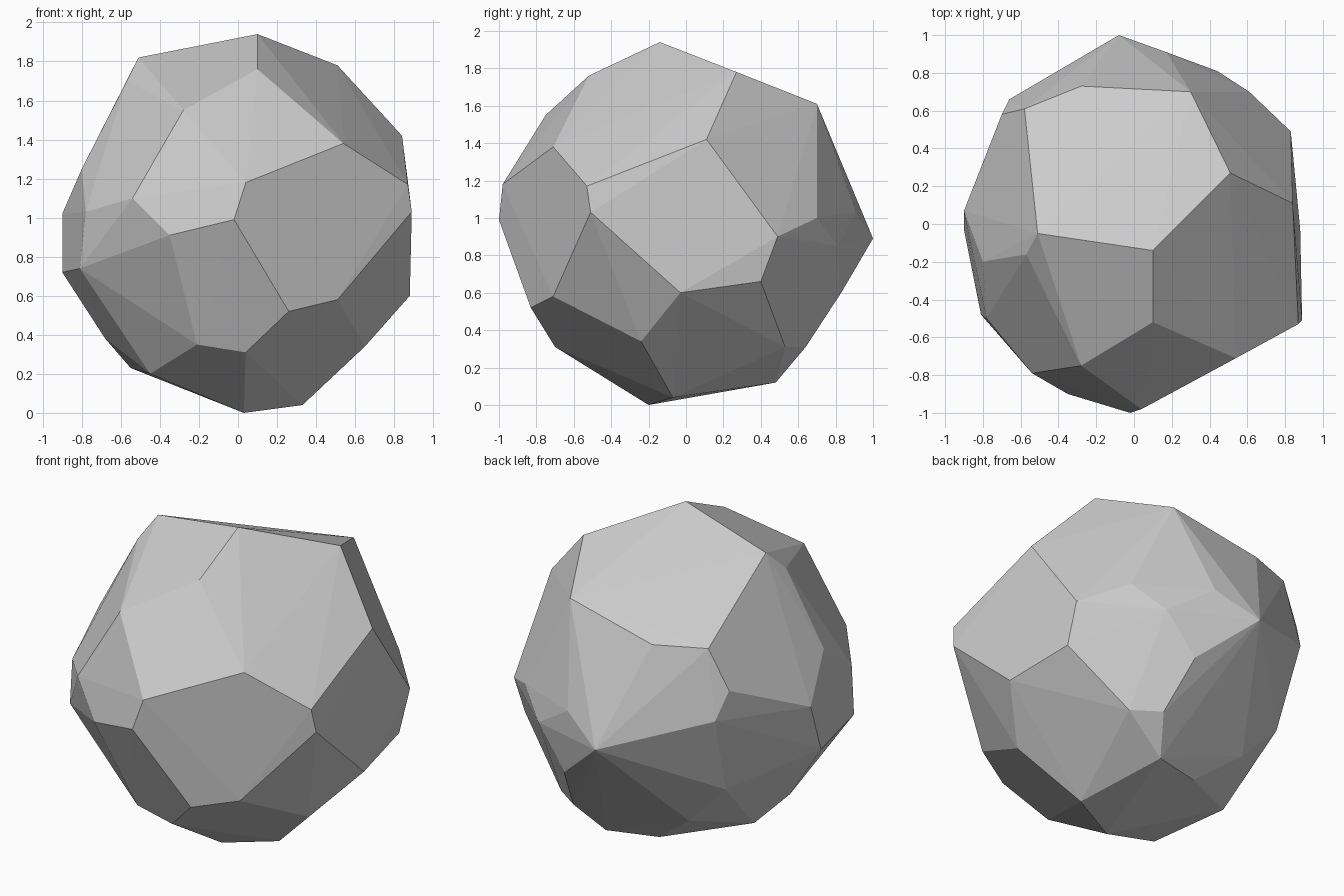
import bpy, bmesh
from math import radians

# Corner points of the chiselled boulder, from crown to base
corners = [
    # crown
    (.10, -.14, 1.94), (-.51, -.05, 1.82), (.51, .27, 1.78), (.30, .70, 1.61),
    (-.28, .73, 1.49), (-.58, .61, 1.50), (.10, -.52, 1.76), (-.28, -.75, 1.55),
    (-.57, -.16, 1.70), (-.46, -.36, 1.66),
    # front
    (-.54, -.79, 1.10), (-.35, -.90, .91), (-.02, -1.0, .99), (.04, -.98, 1.18),
    (.54, -.71, 1.38), (.26, -.83, .52), (.51, -.71, .58), (.04, -.70, .31),
    (-.21, -.68, .35),
    # right side
    (.87, -.53, 1.17), (.89, -.51, 1.03), (.84, .11, 1.42), (.61, .70, 1.0),
    (.83, .49, .90), (.82, .40, .66), (.88, -.03, .60), (.65, -.24, .34),
    # back
    (.25, .83, .60), (-.08, 1.0, .89), (.17, .91, 1.03), (.44, .81, .85),
    (-.66, .66, 1.09), (-.70, .58, 1.26),
    # left side
    (-.80, -.20, 1.25), (-.90, .07, 1.02), (-.90, -.03, .72), (-.81, -.48, .74),
    (-.78, -.50, 1.03), (-.62, .50, .60), (-.68, -.04, .38),
    # base
    (.33, -.07, .04), (.03, -.20, 0), (.21, .48, .12), (.32, .64, .31),
    (.48, .53, .31), (-.55, .12, .23), (-.45, -.36, .20), (-.37, .50, .34),
    (-.10, .40, .13),
]

# Wrap the corners in a convex skin and merge nearly coplanar facets
bm = bmesh.new()
for p in corners:
    bm.verts.new(p)
bmesh.ops.convex_hull(bm, input=bm.verts[:])
loose = [v for v in bm.verts if not v.link_faces]
bmesh.ops.delete(bm, geom=loose, context='VERTS')
bmesh.ops.dissolve_limit(bm, angle_limit=radians(2), verts=bm.verts[:], edges=bm.edges[:])
bmesh.ops.recalc_face_normals(bm, faces=bm.faces[:])

mesh = bpy.data.meshes.new("boulder")
bm.to_mesh(mesh)
bm.free()
boulder = bpy.data.objects.new("boulder", mesh)
bpy.context.collection.objects.link(boulder)
